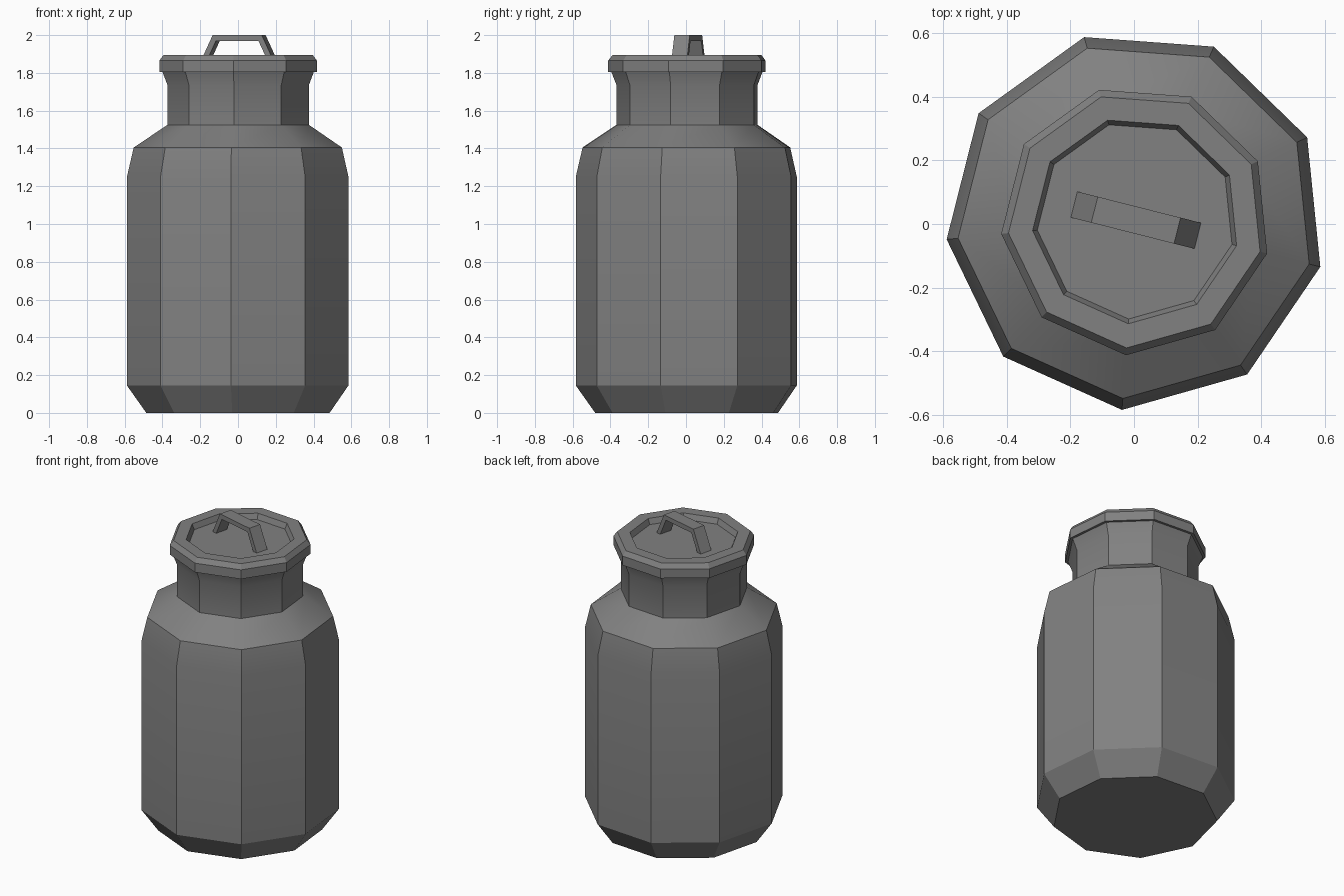
import bpy, bmesh, math
from mathutils import Matrix

if "Cube" in bpy.data.objects:
    bpy.data.objects.remove(bpy.data.objects["Cube"])

SIDES = 9
TURN = math.radians(-14.2)
PLACE = Matrix.Translation((0.006, 0.012, 0)) @ Matrix.Rotation(TURN, 4, 'Z')

metal = bpy.data.materials.new("grey metal")
metal.use_nodes = True
GREY = (0.22, 0.22, 0.22, 1)
metal.diffuse_color = GREY
metal.node_tree.nodes["Principled BSDF"].inputs["Base Color"].default_value = GREY


def finish(name, bm):
    bmesh.ops.recalc_face_normals(bm, faces=bm.faces)
    bm.transform(PLACE)
    mesh = bpy.data.meshes.new(name)
    bm.to_mesh(mesh)
    bm.free()
    mesh.materials.append(metal)
    obj = bpy.data.objects.new(name, mesh)
    bpy.context.collection.objects.link(obj)
    bpy.ops.object.select_all(action='DESELECT')
    obj.select_set(True)
    bpy.context.view_layer.objects.active = obj
    bpy.ops.object.shade_smooth_by_angle(angle=math.radians(30))
    return obj


def lathe(name, profile):
    """Stack of nine-sided rings, capped at both ends."""
    bm = bmesh.new()
    rings = []
    for r, z in profile:
        angles = [math.tau * i / SIDES for i in range(SIDES)]
        rings.append([bm.verts.new((r * math.cos(a), r * math.sin(a), z)) for a in angles])
    for low, high in zip(rings, rings[1:]):
        for i in range(SIDES):
            j = (i + 1) % SIDES
            bm.faces.new((low[i], low[j], high[j], high[i]))
    bm.faces.new(rings[0])
    bm.faces.new(rings[-1])
    return finish(name, bm)


# Can body with bevelled base, shoulder and flared neck
lathe("can_body", [(0.494, 0), (0.597, 0.145), (0.597, 1.25), (0.561, 1.405),
                   (0.381, 1.525), (0.381, 1.735), (0.41, 1.81)])

# Lid with bevelled rim and sunken centre
lathe("lid", [(0.425, 1.805), (0.425, 1.865), (0.402, 1.895),
              (0.326, 1.895), (0.311, 1.86)])

# Bent strap handle, a closed outline given a width
outer = [(-0.2, 1.86), (-0.134, 2.0), (0.134, 2.0), (0.2, 1.86)]
inner = [(0.168, 1.86), (0.116, 1.97), (-0.116, 1.97), (-0.168, 1.86)]
bm = bmesh.new()
sides = [[bm.verts.new((x, y, z)) for x, z in outer + inner] for y in (-0.042, 0.042)]
count = len(sides[0])
for i in range(count):
    j = (i + 1) % count
    bm.faces.new((sides[0][i], sides[0][j], sides[1][j], sides[1][i]))
for s in sides:
    for i in range(3):
        bm.faces.new((s[i], s[i + 1], s[count - 2 - i], s[count - 1 - i]))
finish("lid_handle", bm)
